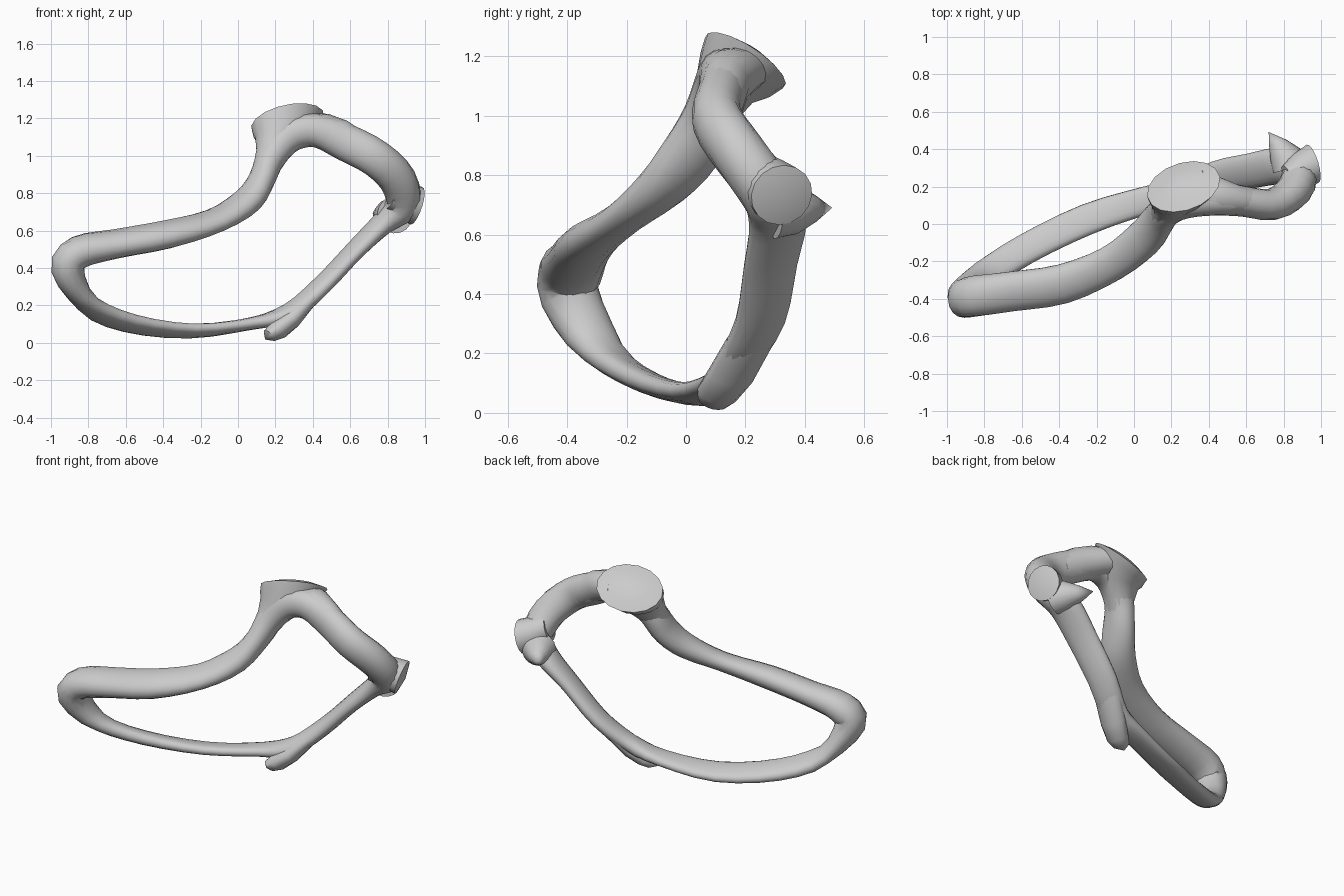
import bpy, bmesh, math
from mathutils import Vector

if "Cube" in bpy.data.objects:
    bpy.data.objects.remove(bpy.data.objects["Cube"])

mat = bpy.data.materials.new("pale_grey")
mat.diffuse_color = (0.6, 0.6, 0.6, 1)
mat.use_nodes = True
mat.node_tree.nodes["Principled BSDF"].inputs["Base Color"].default_value = mat.diffuse_color
SIDES = 16


def section(c, normal, ref, w, t, power=1.0):
    """Oval ring around c; w lies along ref, t across it."""
    n = Vector(normal).normalized()
    ref = Vector(ref)
    u = (ref - n * ref.dot(n)).normalized()
    v = n.cross(u)
    pts = []
    for i in range(SIDES):
        a = 2 * math.pi * i / SIDES
        ca, sa = math.cos(a), math.sin(a)
        pts.append(Vector(c) + u * w * math.copysign(abs(ca) ** power, ca)
                   + v * t * math.copysign(abs(sa) ** power, sa))
    return pts


def loft(name, rings, closed=False, dome=None, angle=40):
    """Skin a list of rings; dome is the bulge point of the end cap."""
    bm = bmesh.new()
    vs = [[bm.verts.new(p) for p in r] for r in rings]
    n = len(vs)
    for i in range(n if closed else n - 1):
        a, b = vs[i], vs[(i + 1) % n]
        for j in range(SIDES):
            k = (j + 1) % SIDES
            bm.faces.new((a[j], a[k], b[k], b[j]))
    if not closed:
        bm.faces.new(vs[0][::-1])
        tip = bm.verts.new(dome)
        for j in range(SIDES):
            bm.faces.new((vs[-1][j], vs[-1][(j + 1) % SIDES], tip))
    bmesh.ops.recalc_face_normals(bm, faces=bm.faces)
    me = bpy.data.meshes.new(name)
    bm.to_mesh(me)
    bm.free()
    me.materials.append(mat)
    ob = bpy.data.objects.new(name, me)
    bpy.context.collection.objects.link(ob)
    bpy.ops.object.select_all(action='DESELECT')
    ob.select_set(True)
    bpy.context.view_layer.objects.active = ob
    bpy.ops.object.shade_smooth_by_angle(angle=math.radians(angle))
    return ob


def spline(p0, p1, p2, p3, t):
    return tuple(0.5 * (2 * b + (c - a) * t + (2 * a - 5 * b + 4 * c - d) * t * t
                        + (3 * b - a - 3 * c + d) * t ** 3)
                 for a, b, c, d in zip(p0, p1, p2, p3))


# Ring of bone: x, y, z, half width, half thickness, tilt of the width axis
path = [
    (-.91, -.39, .39, .10, .088, 0), (-.85, -.385, .485, .11, .088, .2),
    (-.65, -.36, .53, .11, .074, .3), (-.38, -.32, .58, .11, .07, .35),
    (-.12, -.21, .655, .10, .057, .4), (.05, -.08, .76, .10, .07, .4),
    (.13, .02, .88, .10, .07, .3), (.18, .08, 1.0, .09, .08, .2),
    (.28, .12, 1.11, .09, .09, 0), (.42, .13, 1.135, .085, .09, 0),
    (.58, .12, 1.07, .08, .10, 0), (.74, .105, .985, .085, .10, 0),
    (.855, .18, .87, .09, .10, 0), (.88, .28, .735, .095, .09, .1),
    (.78, .31, .645, .10, .06, .3), (.63, .285, .50, .095, .047, .4),
    (.45, .25, .31, .09, .047, .4), (.28, .17, .165, .08, .048, .3),
    (.08, .13, .105, .075, .034, 0), (-.25, .025, .063, .085, .034, -.2),
    (-.58, -.135, .105, .085, .04, -.35), (-.80, -.28, .205, .085, .05, -.4),
]
N, STEPS = len(path), 3
fine = [spline(path[i - 1], path[i], path[(i + 1) % N], path[(i + 2) % N], s / STEPS)
        for i in range(N) for s in range(STEPS)]
rings = []
for i, (x, y, z, w, t, tilt) in enumerate(fine):
    tangent = Vector(fine[(i + 1) % len(fine)][:3]) - Vector(fine[i - 1][:3])
    rings.append(section((x, y, z), tangent, (0, math.cos(tilt), math.sin(tilt)),
                         w, t, 0.8 if t < .045 else 0.95))
loft("bone_ring", rings, closed=True)

# Flared head with a tilted oval joint face, growing out of the neck
face = Vector((-.25, .55, .8))
axis = (1, .25, .1)
loft("joint_head", [
    section((.14, .035, .91), (.3, .4, .9), axis, .065, .08),
    section((.185, .085, 1.01), (.2, .4, .9), axis, .09, .085),
    section((.23, .13, 1.09), (0, .45, .9), axis, .14, .105),
    section((.255, .17, 1.145), face, axis, .183, .14),
    section((.265, .20, 1.185), face, axis, .203, .158),
    section((.26, .213, 1.204), face, axis, .12, .09),
], dome=(.255, .222, 1.215))

# Flare joining the head to the side arm
along = Vector((-.85, .1, .45))
loft("arm_flare", [
    section((.66, .115, 1.025), along, (0, 1, 0), .075, .09),
    section((.54, .13, 1.10), along, (0, 1, 0), .083, .098),
    section((.44, .155, 1.14), along, (0, 1, 0), .10, .095),
    section((.34, .175, 1.16), along, (0, 1, 0), .12, .08),
], dome=(.28, .18, 1.17))

# Round socket stub at the right end
out = Vector((.92, .28, -.3))
loft("side_stub", [
    section((.82, .23, .80), out, (0, 0, 1), .085, .085),
    section((.88, .28, .765), out, (0, 0, 1), .097, .097),
    section((.955, .322, .733), out, (0, 0, 1), .105, .107),
], dome=(.975, .328, .727))

# Broad pointed spur behind the stub
back = Vector((-.3, 1, 0))
loft("rear_spur", [
    section((.84, .30, .685), back, (1, 0, -.1), .10, .10),
    section((.815, .37, .685), back, (1, 0, -.1), .09, .085),
    section((.77, .435, .687), back, (1, 0, -.1), .05, .045),
], dome=(.72, .492, .69))

# Blunt knob under the ring
down = Vector((-.55, -.25, -.65))
loft("lower_knob", [
    section((.38, .215, .24), down, (0, 1, .35), .083, .045),
    section((.28, .15, .125), down, (0, 1, .2), .08, .055),
    section((.21, .105, .065), down, (0, 1, 0), .07, .055),
    section((.17, .09, .038), down, (0, 1, 0), .052, .04),
], dome=(.145, .085, .018))
